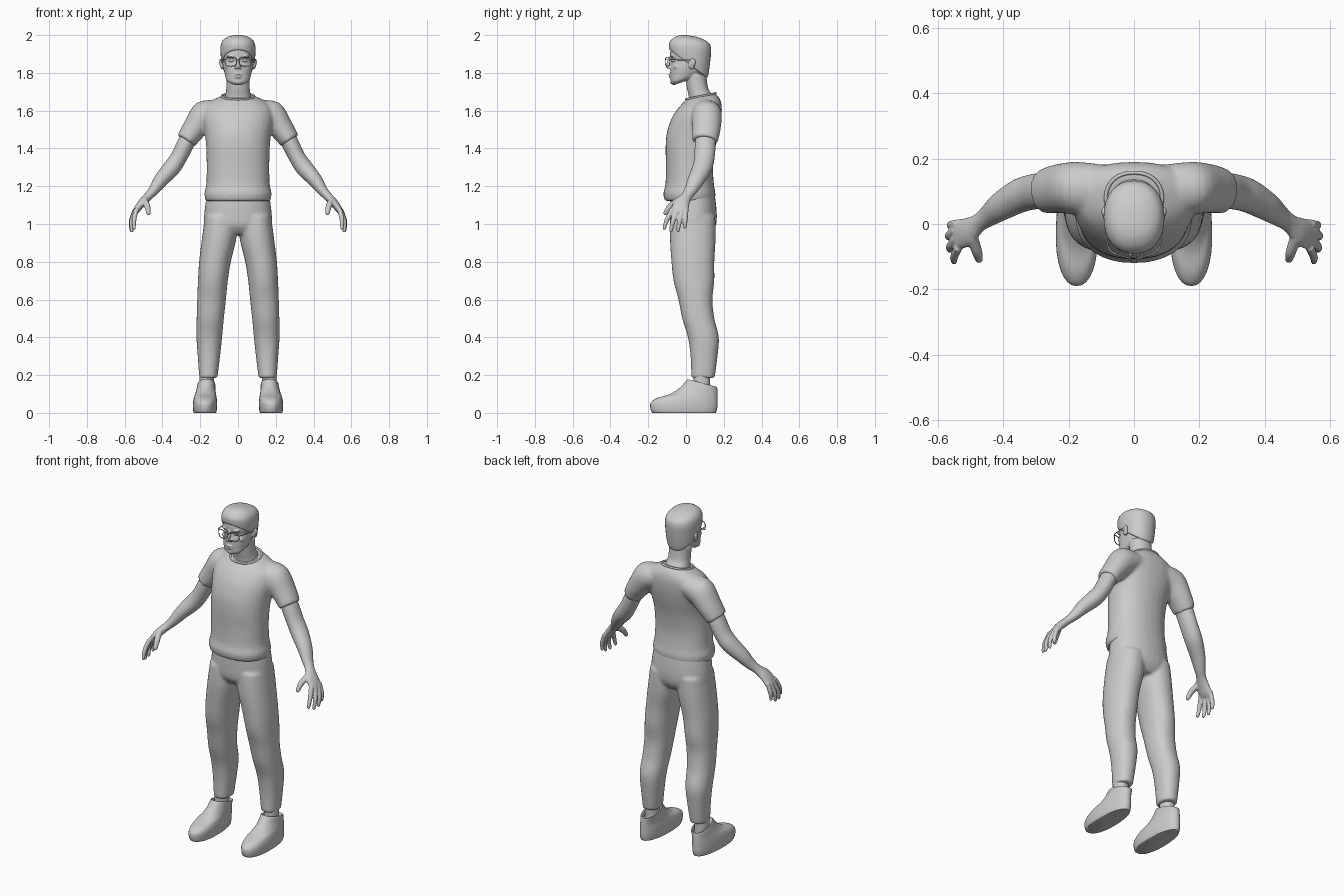
import bpy, bmesh
from math import cos, sin, pi, copysign
from mathutils import Vector, Matrix

N = 32


def power(v, p):
    return copysign(abs(v) ** (2 / p), v)


def flat(zf, zb, yf, yb, w, cx=0, taper=0, p=2.2):
    """Near-level ring: front/back heights, front/back y, half width."""
    pts = []
    for i in range(N):
        a = 2 * pi * i / N
        X, Y = power(cos(a), p), power(sin(a), p)
        pts.append(Vector((cx + w * X * (1 + taper * Y), (yf + yb) / 2 + (yb - yf) / 2 * Y,
                           (zf + zb) / 2 + (zb - zf) / 2 * Y)))
    return pts


def loft(bm, rings, steps=4):
    """Skin closed rings with smooth interpolation and capped ends."""
    dense = []
    for i in range(len(rings) - 1):
        q = [rings[max(i - 1, 0)], rings[i], rings[i + 1], rings[min(i + 2, len(rings) - 1)]]
        for k in range(steps):
            t = k / steps
            dense.append([b + 0.5 * t * (c - a + t * (2 * a - 5 * b + 4 * c - d + t * (3 * (b - c) + d - a)))
                          for a, b, c, d in zip(*q)])
    dense.append(rings[-1])
    vs = [[bm.verts.new(p) for p in r] for r in dense]
    for r, s in zip(vs, vs[1:]):
        for i in range(N):
            j = (i + 1) % N
            bm.faces.new((r[i], r[j], s[j], s[i]))
    bm.faces.new(vs[0])
    bm.faces.new(vs[-1])


def tube(bm, path, side=1):
    """Limb through (x, y, z, thickness across, thickness in y)."""
    P = [Vector((side * q[0], q[1], q[2])) for q in path]
    rings = []
    for i, q in enumerate(path):
        t = (P[min(i + 1, len(P) - 1)] - P[max(i - 1, 0)]).normalized()
        u = t.cross(Vector((0, 1, 0))).normalized()
        v = u.cross(t)
        rings.append([P[i] + u * q[3] * cos(2 * pi * k / N) + v * q[4] * sin(2 * pi * k / N) for k in range(N)])
    loft(bm, rings)


def blob(bm, loc, size):
    bmesh.ops.create_uvsphere(bm, u_segments=24, v_segments=16, radius=1,
                              matrix=Matrix.Translation(loc) @ Matrix.Diagonal((*size, 1)))


def finish(bm, name, voxel=0, smooth=4, mirror=False):
    bmesh.ops.recalc_face_normals(bm, faces=bm.faces)
    me = bpy.data.meshes.new(name)
    bm.to_mesh(me)
    bm.free()
    for f in me.polygons:
        f.use_smooth = True
    me.set_sharp_from_angle(angle=0.7)
    ob = bpy.data.objects.new(name, me)
    bpy.context.collection.objects.link(ob)
    if voxel:
        m = ob.modifiers.new("blend", 'REMESH')
        m.mode, m.voxel_size, m.use_smooth_shade = 'VOXEL', voxel, True
        m = ob.modifiers.new("soften", 'SMOOTH')
        m.factor, m.iterations = 0.5, smooth
    if mirror:
        ob.modifiers.new("mirror", 'MIRROR').use_mirror_merge = False


def wire(name, lines, r):
    """Thin bevelled curves: list of (points, closed)."""
    cu = bpy.data.curves.new(name, 'CURVE')
    cu.dimensions, cu.bevel_depth, cu.bevel_resolution = '3D', r, 2
    for pts, closed in lines:
        s = cu.splines.new('POLY')
        s.points.add(len(pts) - 1)
        for p, q in zip(s.points, pts):
            p.co = (*q, 1)
        s.use_cyclic_u = closed
        s.use_smooth = True
    bpy.context.collection.objects.link(bpy.data.objects.new(name, cu))


# Shirt: torso and two sleeves blended together
bm = bmesh.new()
collar = flat(1.66, 1.692, .0, .157, .086)
loft(bm, [flat(1.122, 1.122, -.112, .152, .171), flat(1.16, 1.16, -.12, .156, .178),
          flat(1.21, 1.21, -.109, .148, .168), flat(1.3, 1.3, -.106, .143, .166),
          flat(1.4, 1.4, -.108, .155, .168), flat(1.48, 1.48, -.102, .173, .176, taper=.05),
          flat(1.56, 1.56, -.076, .187, .19, taper=.12), flat(1.615, 1.625, -.04, .189, .18, taper=.1),
          flat(1.645, 1.665, -.012, .178, .135), collar])
for s in (1, -1):
    tube(bm, [(.08, .105, 1.6, .06, .075), (.175, .11, 1.575, .08, .08),
              (.232, .108, 1.503, .064, .075), (.275, .1, 1.44, .054, .068)], s)
finish(bm, "shirt", .009, 5)
wire("shirt_collar", [(collar, True)], .006)

# Trousers: pelvis and two legs blended together
bm = bmesh.new()
loft(bm, [flat(1.16, 1.16, -.085, .152, .165), flat(1.06, 1.06, -.087, .163, .178),
          flat(.99, .99, -.082, .158, .175), flat(.945, .945, -.05, .13, .11)])
LEG = [(1.04, -.08, .155, .09, .085), (.93, -.085, .157, .099, .091), (.8, -.077, .15, .122, .084),
       (.7, -.066, .15, .133, .079), (.6, -.04, .14, .14, .076), (.5, -.02, .15, .147, .072),
       (.4, .01, .174, .152, .068), (.3, .024, .167, .154, .059), (.185, .028, .152, .157, .048)]
for s in (1, -1):
    loft(bm, [flat(z, z, a, b, w, s * cx) for z, a, b, cx, w in LEG])
finish(bm, "trousers", .009, 4)

# Ankles
bm = bmesh.new()
loft(bm, [flat(z, z, .04, .127, .038, .165) for z in (.09, .15, .22)])
finish(bm, "ankle", mirror=True)

# Shoes: flat sole, rising instep, hollow collar
bm = bmesh.new()
loft(bm, [flat(0, 0, -.175, .155, .057, .175, -.08), flat(.008, .003, -.184, .16, .061, .175, -.08),
          flat(.035, .03, -.19, .166, .064, .175, -.08), flat(.058, .07, -.184, .167, .063, .174, -.08),
          flat(.08, .1, -.15, .167, .058, .173, -.08), flat(.1, .12, -.085, .166, .053, .171, -.05),
          flat(.135, .133, -.03, .165, .049, .169), flat(.175, .138, .005, .162, .046, .167),
          flat(.172, .135, .014, .155, .041, .166), flat(.145, .115, .025, .145, .036, .165)])
finish(bm, "shoe", mirror=True)

# Arms with hands
bm = bmesh.new()
tube(bm, [(.245, .106, 1.49, .044, .053), (.28, .102, 1.42, .045, .055), (.315, .097, 1.35, .044, .054),
          (.353, .085, 1.295, .046, .052), (.41, .052, 1.23, .038, .044), (.447, .024, 1.178, .028, .034),
          (.475, .003, 1.147, .023, .029), (.507, -.022, 1.113, .022, .042), (.535, -.032, 1.077, .018, .047),
          (.545, -.036, 1.06, .012, .042)])
FINGERS = [((.537, -.07, 1.08), (.55, -.1, 1.025), (.55, -.115, .978)),
           ((.543, -.045, 1.072), (.563, -.07, 1.012), (.562, -.08, .964)),
           ((.545, -.02, 1.072), (.566, -.035, 1.012), (.565, -.042, .966)),
           ((.54, .0, 1.08), (.56, -.003, 1.025), (.562, -.006, .985)),
           ((.495, -.04, 1.125), (.48, -.085, 1.092), (.474, -.108, 1.058))]
for k, f in enumerate(FINGERS):
    r = .016 if k == 4 else .0125
    tube(bm, [(*p, r * q, r * q) for p, q in zip(f, (1.1, 1, .75))])
    blob(bm, f[2], (r * .75,) * 3)
finish(bm, "arm", .0045, 4, True)

# Head: skull, neck, ears and facial features blended together
bm = bmesh.new()
loft(bm, [flat(1.735, 1.765, -.065, .02, .034, 0, -.3), flat(1.75, 1.785, -.08, .075, .058, 0, -.25),
          flat(1.785, 1.81, -.083, .1, .07, 0, -.12), flat(1.825, 1.835, -.083, .113, .077, 0, -.08),
          flat(1.863, 1.865, -.077, .119, .08), flat(1.885, 1.885, -.084, .122, .082),
          flat(1.92, 1.92, -.082, .123, .083), flat(1.955, 1.955, -.064, .11, .074),
          flat(1.98, 1.98, -.035, .08, .05), flat(1.988, 1.988, -.01, .05, .025)])
loft(bm, [flat(1.6, 1.64, .015, .152, .075), flat(1.67, 1.68, .015, .14, .068),
          flat(1.72, 1.72, .005, .117, .062), flat(1.79, 1.79, -.005, .108, .062)])
tube(bm, [(0, -.074, 1.89, .009, .01), (0, -.085, 1.865, .009, .011),
          (0, -.095, 1.84, .011, .011), (0, -.093, 1.825, .011, .01)])
blob(bm, (0, -.096, 1.832), (.011, .011, .009))
blob(bm, (0, -.083, 1.791), (.022, .01, .0055))
blob(bm, (0, -.082, 1.779), (.019, .01, .006))
blob(bm, (0, -.07, 1.753), (.024, .014, .014))
for s in (1, -1):
    blob(bm, (s * .012, -.088, 1.829), (.008, .01, .007))
    blob(bm, (s * .033, -.072, 1.888), (.026, .012, .007))
    blob(bm, (s * .045, -.048, 1.832), (.024, .02, .016))
    blob(bm, (s * .085, .03, 1.848), (.011, .018, .03))
    blob(bm, (s * .092, .038, 1.856), (.008, .014, .02))
finish(bm, "head", .004, 4)

# Eyes
bm = bmesh.new()
blob(bm, (.033, -.063, 1.866), (.016, .014, .01))
finish(bm, "eye", mirror=True)

# Hair cap with a rim sloping from forehead to nape
bm = bmesh.new()
loft(bm, [flat(1.92, 1.775, -.076, .108, .08), flat(1.924, 1.785, -.088, .117, .087),
          flat(1.945, 1.85, -.091, .127, .092), flat(1.963, 1.92, -.087, .133, .092),
          flat(1.983, 1.955, -.07, .124, .081), flat(1.996, 1.975, -.045, .097, .06),
          flat(2.0, 1.99, -.02, .06, .033), flat(2.0, 1.996, -.005, .03, .012)])
finish(bm, "hair")

# Glasses: two rims, bridge and temples
lines = [([(-.008, -.098, 1.868), (0, -.1, 1.871), (.008, -.098, 1.868)], False)]
for s in (1, -1):
    rim = [(s * (.038 + .03 * power(cos(a), 2.8)), -.098 + .012 * cos(a), 1.859 + .024 * power(sin(a), 2.8))
           for a in (2 * pi * i / 32 for i in range(32))]
    lines.append((rim, True))
    lines.append(([(s * .068, -.087, 1.87), (s * .08, -.07, 1.87), (s * .09, .025, 1.868),
                   (s * .09, .045, 1.85)], False))
wire("glasses", lines, .0026)
